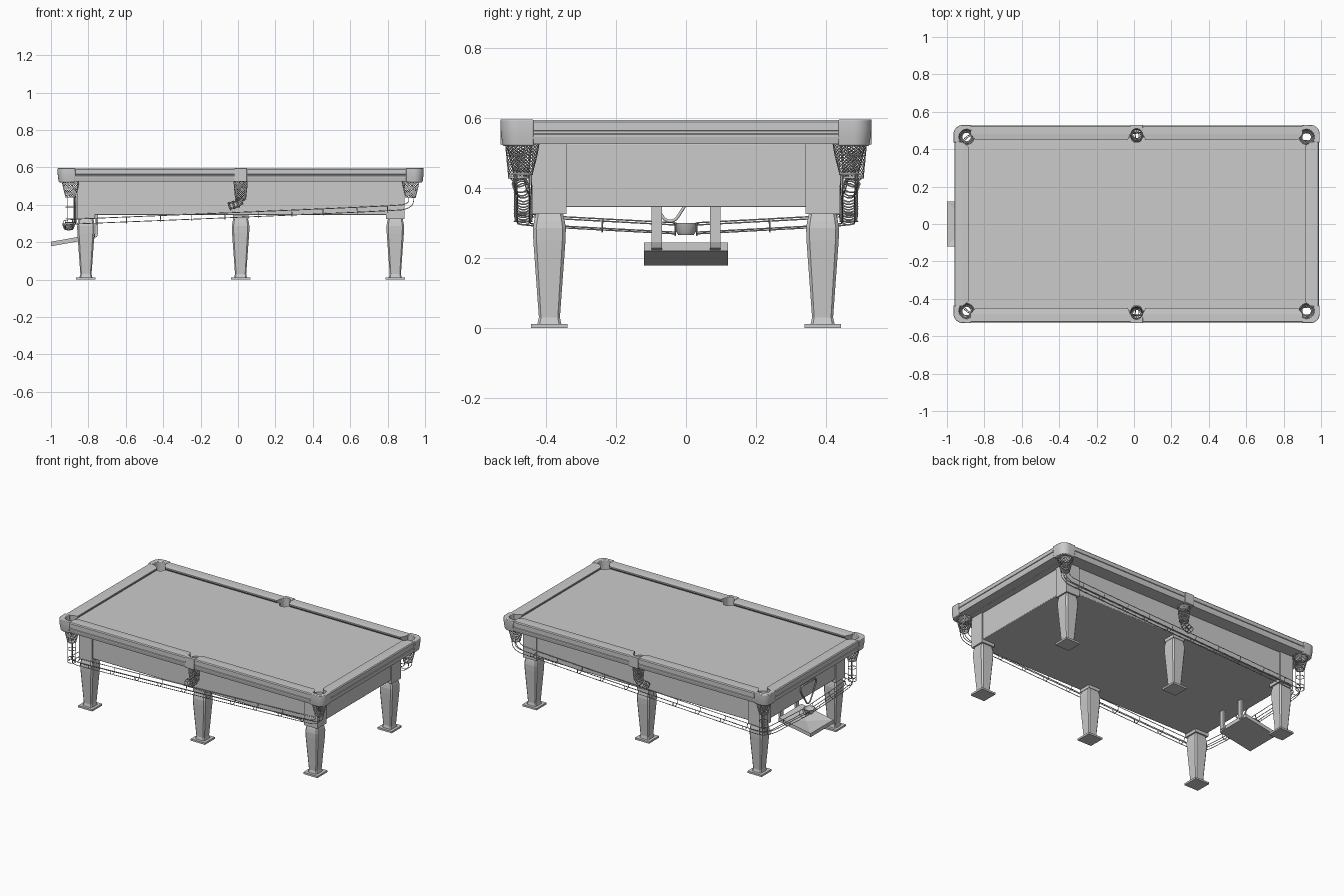
import bpy, bmesh
from math import sin, cos, pi, radians
from mathutils import Vector
from mathutils.geometry import interpolate_bezier

if "Cube" in bpy.data.objects:
    bpy.data.objects.remove(bpy.data.objects["Cube"])

CX, HX, HY = 0.014, 0.979, 0.53      # table centre in x, half length, half width
smooth = []


def mesh_obj(name, verts, faces):
    me = bpy.data.meshes.new(name)
    me.from_pydata([tuple(v) for v in verts], [], faces)
    bm = bmesh.new()
    bm.from_mesh(me)
    bmesh.ops.recalc_face_normals(bm, faces=bm.faces)
    bm.to_mesh(me)
    bm.free()
    ob = bpy.data.objects.new(name, me)
    bpy.context.collection.objects.link(ob)
    return ob


def loft(name, rings):
    n = len(rings[0])
    faces = [(k * n + i, k * n + (i + 1) % n, (k + 1) * n + (i + 1) % n, (k + 1) * n + i)
             for k in range(len(rings) - 1) for i in range(n)]
    faces += [tuple(range(n)), tuple(range((len(rings) - 1) * n, len(rings) * n))]
    return mesh_obj(name, [v for r in rings for v in r], faces)


def prism(name, pts, z0, z1):
    return loft(name, [[(x, y, z) for x, y in pts] for z in (z0, z1)])


def box(name, x0, x1, y0, y1, z0, z1):
    return prism(name, [(x0, y0), (x1, y0), (x1, y1), (x0, y1)], z0, z1)


def bevel(ob, w, seg=2):
    m = ob.modifiers.new("bevel", 'BEVEL')
    m.width, m.segments, m.limit_method, m.angle_limit = w, seg, 'ANGLE', radians(40)
    smooth.append(ob)


def arc(cx, cy, r, a0, a1, n=12):
    return [(cx + r * cos(radians(a0 + (a1 - a0) * i / n)),
             cy + r * sin(radians(a0 + (a1 - a0) * i / n))) for i in range(n + 1)]


def wires(name, lines, r=0.0021):
    cu = bpy.data.curves.new(name, 'CURVE')
    cu.dimensions, cu.bevel_depth, cu.bevel_resolution = '3D', r, 1
    for pts, cyc in lines:
        sp = cu.splines.new('POLY')
        sp.points.add(len(pts) - 1)
        for p, q in zip(sp.points, pts):
            p.co = (*q, 1)
        sp.use_cyclic_u = cyc
    ob = bpy.data.objects.new(name, cu)
    bpy.context.collection.objects.link(ob)
    return ob


def smooth_path(pts):
    P = [Vector(p) for p in pts]
    D = [(b - a).normalized() for a, b in zip(P, P[1:])]
    T = [D[0]] + [(a + b).normalized() for a, b in zip(D, D[1:])] + [D[-1]]
    out = []
    for i in range(len(P) - 1):
        L = (P[i + 1] - P[i]).length
        h = min(L / 3, 0.03)
        out += interpolate_bezier(P[i], P[i] + T[i] * h, P[i + 1] - T[i + 1] * h, P[i + 1],
                                  max(6, int(L / 0.03)))[:-1]
    return out + [P[-1]]


def cage(name, pts, r=0.025, step=0.15, full=False):
    # wire ball channel: long wires plus hoops along a path
    path = smooth_path(pts)
    angs = [45, 135, 225, 315] if full else [20, -45, -135, -200]
    hoop_angs = range(0, 360, 30) if full else range(20, -201, -20)
    long_wires, lines, lat, gone = [[] for _ in angs], [], Vector((0, 1, 0)), step
    for i, p in enumerate(path):
        t = (path[min(i + 1, len(path) - 1)] - path[max(i - 1, 0)]).normalized()
        lat = (lat - t * lat.dot(t)).normalized()
        up = lat.cross(t)
        at = lambda a: p + (lat * cos(radians(a)) + up * sin(radians(a))) * r
        for w, a in zip(long_wires, angs):
            w.append(at(a))
        gone += (p - path[i - 1]).length if i else 0
        if gone >= step or i == len(path) - 1:
            lines.append(([at(a) for a in hoop_angs], full))
            gone = 0
    wires(name, lines + [(w, False) for w in long_wires])


def net(name, x, y, z1, z0, r1, r0, n=18, rows=20):
    # diamond mesh funnel
    V = []
    for k in range(rows + 1):
        f = k / rows
        r = r1 + (r0 - r1) * f ** 1.3
        V += [(x + r * cos(2 * pi * (i + k % 2 / 2) / n), y + r * sin(2 * pi * (i + k % 2 / 2) / n),
               z1 + (z0 - z1) * f) for i in range(n)]
    F = []
    for k in range(rows - 1):
        for i in range(n):
            l, rr = ((i - 1) % n, i) if k % 2 == 0 else (i, (i + 1) % n)
            F.append((k * n + i, (k + 1) * n + rr, (k + 2) * n + i, (k + 1) * n + l))
    ob = mesh_obj(name, V, F)
    m = ob.modifiers.new("wire", 'WIREFRAME')
    m.thickness = 0.0026
    wires(name + "_rings", [([(px, py, z) for px, py in arc(x, y, r, 0, 345, 23)], True)
                            for r, z in ((r1, z1), (r0, z0))], 0.003)


# playing bed with pocket cut-outs
PX, PY = HX - 0.07, HY - 0.065
bed = []
for sx, sy, a in ((1, 1, 270), (-1, 1, 0), (-1, -1, 90), (1, -1, 180)):
    bed += arc(CX + sx * PX, sy * PY, 0.04, a, a - 90)
    if sx * sy > 0:
        bed += arc(CX, sy * PY, 0.03, 0 if sy > 0 else 180, -180 if sy > 0 else 0)
prism("playing_bed", bed, 0.526, 0.57)

# body below the bed
bevel(box("body", CX - 0.868, CX + 0.868, -0.432, 0.432, 0.345, 0.528), 0.004)

# rails with cushions
PROFILE = [(0.008, 0.525), (0.004, 0.545), (0.004, 0.553), (0.008, 0.555), (0.008, 0.562),
           (0.004, 0.564), (0.004, 0.588), (0.009, 0.594), (0.05, 0.594), (0.08, 0.591),
           (0.08, 0.583), (0.068, 0.568), (0.068, 0.525)]


def rail(name, a, b, ka, kb, place):
    cut = lambda d: max(0, d - 0.05)
    loft(name, [[place(a + ka * cut(d), d, z) for d, z in PROFILE],
                [place(b - kb * cut(d), d, z) for d, z in PROFILE]])


for s in (-1, 1):
    rail("end_rail", -HY + 0.092, HY - 0.092, 0.8, 0.8,
         lambda t, d, z: (CX + s * (HX - d), t, z))
    for sx in (-1, 1):
        rail("side_rail", 0.034, HX - 0.092, 0.4, 0.8,
             lambda t, d, z: (CX + sx * t, s * (HY - d), z))

# corner pocket castings, nets
for sx in (-1, 1):
    for sy in (-1, 1):
        pts = [(0.0, 0.095)] + arc(0.05, 0.05, 0.05, 180, 270, 10) + [(0.095, 0.0)] \
            + arc(0.07, 0.065, 0.04, -50, -220, 16)
        rings = []
        for z, f in ((0.52, 0.9), (0.55, 0.97), (0.575, 1), (0.596, 1)):
            ring = []
            for i, (u, v) in enumerate(pts):
                if i < 13:
                    u, v = [c if c > 0.07 else 0.07 + (c - 0.07) * f for c in (u, v)]
                ring.append((CX + sx * (HX - u), sy * (HY - v), z))
            rings.append(ring)
        bevel(loft("corner_casting", rings), 0.004)
        net("corner_net", CX + sx * PX, sy * PY, 0.53, 0.44, 0.046, 0.026)

# middle pocket castings, nets
for sy in (-1, 1):
    pts = [(-0.034, 0), (0.034, 0), (0.034, 0.06)] + arc(0, 0.05, 0.029, 0, -180) + [(-0.034, 0.06)]
    bevel(prism("middle_casting", [(CX + u, sy * (HY - v)) for u, v in pts], 0.524, 0.596), 0.004)
    net("middle_net", CX, sy * 0.478, 0.53, 0.43, 0.037, 0.028)

# legs: foot plate, turned chamfered shaft, upper block
for i, x in enumerate((CX - 0.827, CX, CX + 0.827)):
    for sy in (-1, 1):
        y = sy * 0.39
        box("foot", x - 0.052, x + 0.052, y - 0.052, y + 0.052, 0, 0.012)
        rings = []
        for z, w in ((0.012, 0.034), (0.03, 0.030), (0.25, 0.046), (0.285, 0.047),
                     (0.305, 0.044), (0.326, 0.039)):
            c = w * 0.8
            rings.append([(x + a, y + b, z) for a, b in
                          ((w, -c), (w, c), (c, w), (-c, w), (-w, c), (-w, -c), (-c, -w), (c, -w))])
        loft("leg", rings)
        h = 0.042 if i == 1 else 0.049
        box("leg_block", x - h, x + h, y - h, y + h, 0.325, 0.346 if i == 1 else 0.526)

# wire ball return on both sides
for s in (-1, 1):
    cage("ball_return", [(0.923, s * 0.465, 0.44), (0.917, s * 0.465, 0.41), (0.88, s * 0.464, 0.391),
                         (-0.84, s * 0.462, 0.316), (-0.885, s * 0.445, 0.313),
                         (-0.905, s * 0.40, 0.309), (-0.905, s * 0.03, 0.289)])
    cage("corner_drop", [(-0.895, s * 0.465, 0.44), (-0.895, s * 0.465, 0.305)], step=0.045, full=True)
    cage("middle_drop", [(CX, s * 0.478, 0.43), (CX - 0.008, s * 0.474, 0.412),
                         (CX - 0.06, s * 0.465, 0.392)], 0.022, 0.015, True)

# collecting cup
cup = loft("collecting_cup", [[(px, py, z) for px, py in arc(-0.905, 0, r, 0, 345, 23)] for r, z in
                              ((0.022, 0.266), (0.028, 0.275), (0.036, 0.30),
                               (0.033, 0.30), (0.025, 0.277), (0.02, 0.272))])
smooth.append(cup)

# ball tray: tilted slab with a sunken four-sided top
tray = loft("ball_tray", [[(x, y, z + dz) for x, y, z in
                           ((-1, -0.12, 0.178), (-1, 0.12, 0.178), (-0.765, 0.12, 0.22), (-0.765, -0.12, 0.22))]
                          for dz in (0, 0.024)])
bm = bmesh.new()
bm.from_mesh(tray.data)
top = max(bm.faces, key=lambda f: f.normal.z)
bmesh.ops.inset_individual(bm, faces=[top], thickness=0.01)
new = bmesh.ops.poke(bm, faces=[top])
for v in new["verts"]:
    v.co.z -= 0.016
bm.to_mesh(tray.data)
bm.free()

# tray straps
STRAP = [(-0.748, 0.35), (-0.748, 0.245), (-0.755, 0.228), (-0.775, 0.218),
         (-0.785, 0.23), (-0.768, 0.236), (-0.763, 0.248), (-0.763, 0.35)]
for s in (-1, 1):
    loft("tray_strap", [[(x, s * 0.083 + d, z) for x, z in STRAP] for d in (-0.015, 0.015)])

# ball rack hanging on the end panel
rack = []
for cy, cz, a in ((-0.045, 0.33, 210), (0.012, 0.42, -30), (-0.102, 0.42, 90)):
    rack += [(-0.868, y, z) for y, z in arc(cy, cz, 0.025, a, a + 120, 6)]
wires("ball_rack", [(rack, True)], 0.005)

# smooth shading on rounded parts
bpy.ops.object.select_all(action='DESELECT')
for ob in smooth:
    ob.select_set(True)
bpy.context.view_layer.objects.active = smooth[0]
bpy.ops.object.shade_smooth_by_angle(angle=radians(35))
